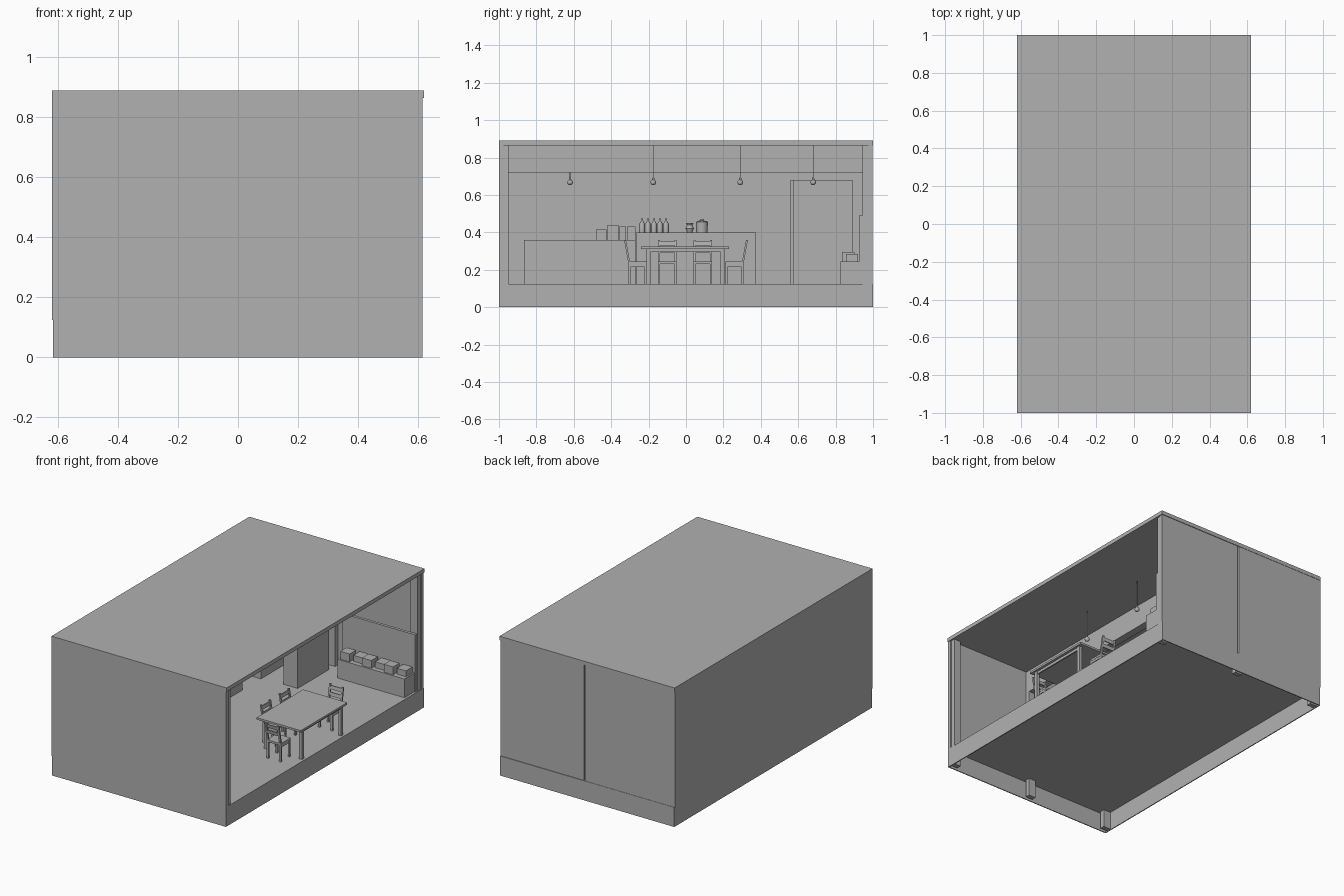
import bpy
import bmesh
import math
from mathutils import Matrix, Vector

cube = bpy.data.objects.get("Cube")
if cube:
    bpy.data.objects.remove(cube, do_unlink=True)

GREY = (0.44, 0.44, 0.44, 1.0)
grey = bpy.data.materials.new("plain grey")
grey.use_nodes = True
grey.diffuse_color = GREY
grey.node_tree.nodes["Principled BSDF"].inputs["Base Color"].default_value = GREY

FLOOR, CEILING, ROOF = 0.125, 0.865, 0.89
HALF_X, HALF_Y = 0.62, 1.0


def add_block(bm, x, y, z):
    """Add a block spanning the (min, max) pairs x, y and z."""
    spans = (x, y, z)
    centre = Vector([sum(s) / 2 for s in spans])
    size = [s[1] - s[0] for s in spans]
    matrix = Matrix.Translation(centre) @ Matrix.Diagonal((*size, 1))
    return bmesh.ops.create_cube(bm, size=1, matrix=matrix)["verts"]


def finish(name, bm, smooth=False):
    mesh = bpy.data.meshes.new(name)
    bm.to_mesh(mesh)
    bm.free()
    mesh.materials.append(grey)
    obj = bpy.data.objects.new(name, mesh)
    bpy.context.collection.objects.link(obj)
    if smooth:
        bpy.ops.object.select_all(action="DESELECT")
        obj.select_set(True)
        bpy.context.view_layer.objects.active = obj
        bpy.ops.object.shade_smooth_by_angle(angle=math.radians(40))
    return obj


def block(name, x, y, z):
    bm = bmesh.new()
    add_block(bm, x, y, z)
    return finish(name, bm)


def lathe(name, profile, location, steps=16):
    """Spin (radius, height) points around a vertical axis."""
    bm = bmesh.new()
    verts = [bm.verts.new((r, 0, z)) for r, z in profile]
    edges = [bm.edges.new(pair) for pair in zip(verts, verts[1:])]
    bmesh.ops.spin(bm, geom=verts + edges, cent=(0, 0, 0), axis=(0, 0, 1),
                   angle=math.tau, steps=steps)
    bmesh.ops.remove_doubles(bm, verts=bm.verts, dist=0.0001)
    bmesh.ops.recalc_face_normals(bm, faces=bm.faces)
    obj = finish(name, bm, smooth=True)
    obj.location = location
    return obj


# Shell: roof, floor, skirt and walls; the +x side is open
full_x, full_y = (-HALF_X, HALF_X), (-HALF_Y, HALF_Y)
SKIN = 0.006
block("roof", full_x, full_y, (CEILING, ROOF))
block("floor", (-0.615, 0.615), (-0.996, 0.996), (FLOOR - SKIN, FLOOR))
for side, name in ((-1, "front_skirt"), (1, "back_skirt")):
    edge = sorted((side * HALF_Y, side * (HALF_Y - SKIN)))
    block(name, (-0.617, 0.615), edge, (0, FLOOR))
block("right_skirt", (-0.617, -0.611), full_y, (0, FLOOR))
block("left_skirt", (0.609, 0.615), full_y, (0, FLOOR))
block("front_wall", (-HALF_X, 0.615), (-HALF_Y, -0.975), (FLOOR, CEILING))
block("right_wall", (-HALF_X, -0.6), (-0.99, 0.99), (FLOOR, CEILING))
block("back_wall_panel_left", (0.025, 0.615), (0.975, 0.996), (FLOOR, CEILING))
block("back_wall_panel_right", (-HALF_X, 0.017), (0.975, 0.998), (FLOOR, CEILING))

# Columns and the ceiling beam across the middle
for x in (-0.585, 0, 0.585):
    for y in (-0.963, 0.96):
        block("column", (x - 0.025, x + 0.025), (y - 0.015, y + 0.015),
              (0.004, CEILING))
block("ceiling_beam", (-0.025, 0.025), (-0.95, 0.945), (0.72, CEILING))

# Kitchen: low counters in an L, and a tall island
low = (FLOOR, 0.36)
block("low_counter", (-0.21, -0.07), (-0.72, -0.27), low)
block("low_counter_return", (-0.6, -0.07), (-0.865, -0.72), low)
block("tall_counter", (-0.36, -0.23), (-0.265, 0.375), (FLOOR, 0.4))
for start, end, top in ((-0.48, -0.425, 0.415), (-0.42, -0.36, 0.44),
                        (-0.355, -0.32, 0.43), (-0.315, -0.27, 0.43)):
    block("counter_box", (-0.18, -0.1), (start, end), (0.36, top))

# Bottles, a bowl and a pot on the tall counter
bottle = ((0, 0), (0.015, 0), (0.015, 0.045), (0.006, 0.06), (0.006, 0.075), (0, 0.075))
for i in range(5):
    lathe("bottle", bottle, (-0.28 - 0.03 * (i % 2), -0.235 + 0.032 * i, 0.4))
lathe("jug", ((0, 0), (0.014, 0), (0.022, 0.02), (0.015, 0.04), (0.02, 0.05), (0, 0.05)),
      (-0.29, 0.02, 0.4))
lathe("pot", ((0, 0), (0.03, 0), (0.032, 0.055), (0.025, 0.06), (0.008, 0.063),
              (0.008, 0.072), (0, 0.072)), (-0.29, 0.085, 0.4))

# Wardrobes
for x, y in ((-0.08, 0.575), (-0.33, 0.56)):
    block("wardrobe", (x, x + 0.1), (y, 0.89), (FLOOR, 0.68))

# Bench with a back panel and a row of boxes
block("bench", (0.125, 0.6), (0.825, 0.925), (FLOOR, 0.245))
block("bench_back", (0.09, 0.605), (0.926, 0.944), (FLOOR, 0.49))
for i in range(6):
    x = 0.14 + 0.077 * i
    y = 0.835 + 0.02 * (i % 2)
    block("bench_box", (x, x + 0.065), (y, y + 0.065),
          (0.245, 0.295 - 0.012 * (i % 2)))

# Dining table
bm = bmesh.new()
add_block(bm, (0.3, 0.612), (-0.24, 0.23), (0.312, 0.325))
for x in (0.34, 0.59):
    for y in (-0.2, 0.195):
        add_block(bm, (x - 0.01, x + 0.01), (y - 0.01, y + 0.01), (FLOOR, 0.312))
for x in (0.34, 0.59):
    add_block(bm, (x - 0.005, x + 0.005), (-0.2, 0.195), (0.295, 0.312))
finish("dining_table", bm)


def chair(x, y, turn):
    """Chair whose sitter faces local +x, with a leaning slatted back."""
    bm = bmesh.new()
    add_block(bm, (-0.05, 0.05), (-0.05, 0.05), (0.105, 0.118))
    for side in (-0.044, 0.044):
        strip = (side - 0.006, side + 0.006)
        add_block(bm, (-0.05, -0.038), strip, (0, 0.105))
        add_block(bm, (0.038, 0.05), strip, (0, 0.105))
        add_block(bm, (-0.045, 0.045), (side - 0.004, side + 0.004), (0.09, 0.105))
    back = []
    for side in (-0.044, 0.044):
        back += add_block(bm, (-0.05, -0.04), (side - 0.006, side + 0.006),
                          (0.118, 0.235))
    for z in (0.165, 0.205):
        back += add_block(bm, (-0.048, -0.042), (-0.044, 0.044), (z, z + 0.022))
    for v in back:
        v.co.x -= (v.co.z - 0.118) * 0.18
    obj = finish("chair", bm)
    obj.location = (x, y, FLOOR)
    obj.rotation_euler.z = math.radians(turn)


# Two chairs on the inner side and one at each end
chair(0.33, -0.1, 0)
chair(0.33, 0.09, 0)
chair(0.47, -0.26, 90)
chair(0.47, 0.26, -90)

# Hanging lamps
for x, y in ((-0.14, -0.62), (0.22, -0.175), (0.22, 0.29), (0.22, 0.68)):
    bm = bmesh.new()
    bmesh.ops.create_uvsphere(bm, u_segments=16, v_segments=10, radius=0.015,
                              matrix=Matrix.Translation((x, y, 0.667)))
    bmesh.ops.create_cone(bm, cap_ends=True, segments=8, radius1=0.002, radius2=0.002,
                          depth=CEILING - 0.68,
                          matrix=Matrix.Translation((x, y, (CEILING + 0.68) / 2)))
    bmesh.ops.create_cone(bm, cap_ends=True, segments=12, radius1=0.007, radius2=0.005,
                          depth=0.014, matrix=Matrix.Translation((x, y, 0.685)))
    finish("hanging_lamp", bm, smooth=True)
